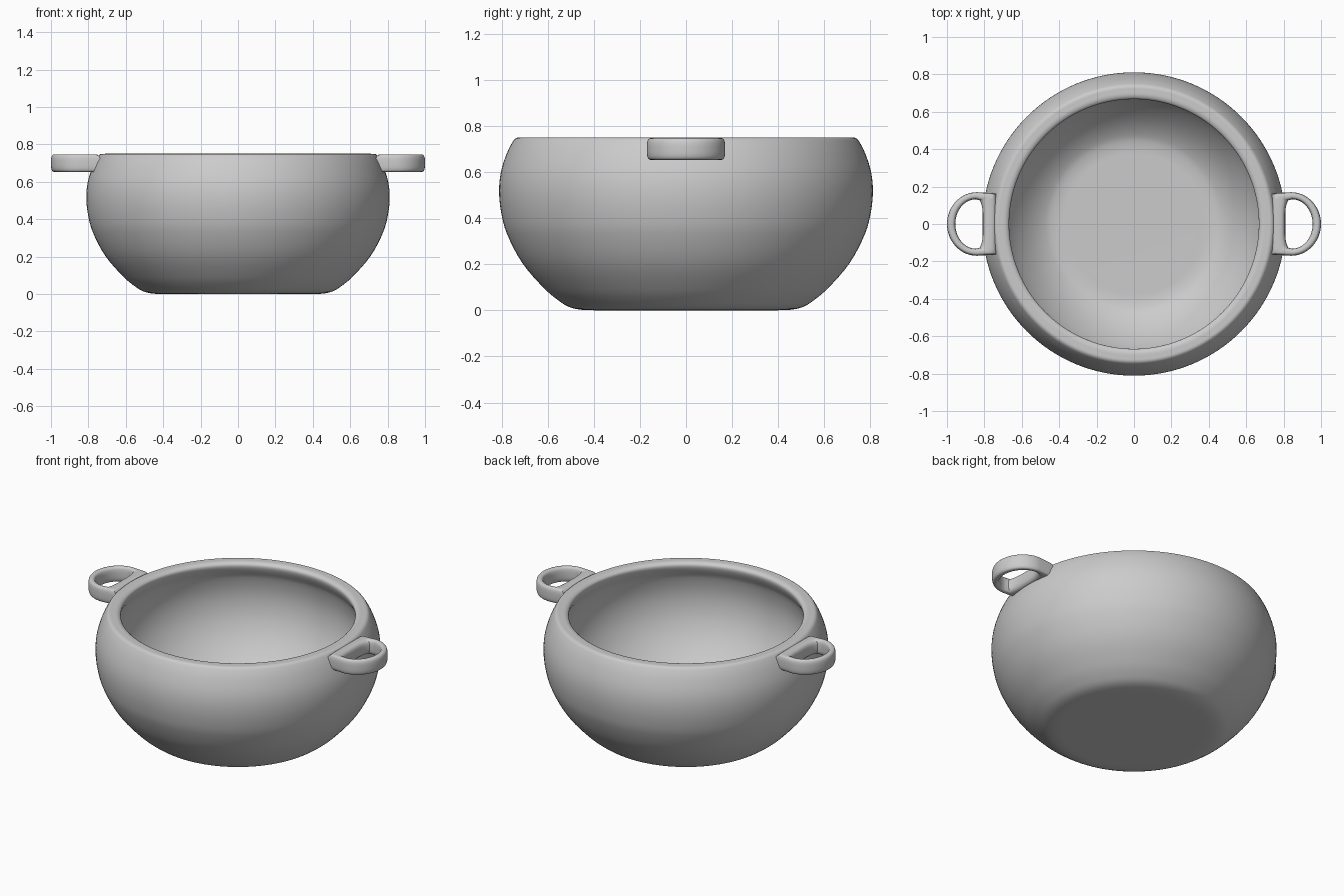
import bpy, bmesh, math
from mathutils import Vector

if "Cube" in bpy.data.objects:
    bpy.data.objects.remove(bpy.data.objects["Cube"])


def smooth_line(pts, steps=4):
    """Hermite-smoothed polyline through the profile points."""
    p = [Vector(q) for q in pts]
    tan = [(p[min(i + 1, len(p) - 1)] - p[max(i - 1, 0)]).normalized() for i in range(len(p))]
    out = []
    for i in range(len(p) - 1):
        d = (p[i + 1] - p[i]).length
        for s in range(steps):
            t = s / steps
            out.append(p[i] * (2*t**3 - 3*t**2 + 1) + tan[i] * d * (t**3 - 2*t**2 + t)
                       + p[i + 1] * (3*t**2 - 2*t**3) + tan[i + 1] * d * (t**3 - t**2))
    return out + [p[-1]]


def finish(name, bm):
    bmesh.ops.recalc_face_normals(bm, faces=bm.faces)
    me = bpy.data.meshes.new(name)
    bm.to_mesh(me)
    bm.free()
    ob = bpy.data.objects.new(name, me)
    bpy.context.collection.objects.link(ob)
    bpy.ops.object.select_all(action='DESELECT')
    ob.select_set(True)
    bpy.context.view_layer.objects.active = ob
    bpy.ops.object.shade_smooth_by_angle(angle=math.radians(40))
    return ob


# Bowl: outer wall, rounded rim, inner wall and floor, turned about z
profile = [(0.38, 0), (0.45, 0.002), (0.50, 0.012), (0.54, 0.033), (0.61, 0.09),
           (0.71, 0.205), (0.778, 0.335), (0.803, 0.43), (0.811, 0.52), (0.803, 0.60),
           (0.778, 0.68), (0.75, 0.735), (0.736, 0.748), (0.715, 0.75), (0.685, 0.748),
           (0.668, 0.733), (0.675, 0.70), (0.705, 0.64), (0.725, 0.53), (0.715, 0.42),
           (0.68, 0.32), (0.625, 0.23), (0.55, 0.145), (0.47, 0.088), (0.41, 0.072), (0.34, 0.07)]
line = [Vector((0, 0))] + smooth_line(profile) + [Vector((0, 0.07))]
bm = bmesh.new()
verts = [bm.verts.new((p.x, 0, p.y)) for p in line]
edges = [bm.edges.new(e) for e in zip(verts, verts[1:])]
bmesh.ops.spin(bm, geom=verts + edges, cent=(0, 0, 0), axis=(0, 0, 1),
               angle=math.tau, steps=128)
bmesh.ops.remove_doubles(bm, verts=bm.verts, dist=1e-5)
finish("bowl", bm)


# Handles: D-shaped loops with a rounded section between outer and inner outline
def d_outline(cx, a, b, left, n=32, m=16):
    pts = [(cx + a * math.cos(t), b * math.sin(t))
           for t in (math.pi * (i / n - 0.5) for i in range(n + 1))]
    for i in range(m + 1):
        y = b * 0.96 * (1 - 2 * i / m)
        pts.append((left(y), y))
    return [Vector(p) for p in pts]


outer = d_outline(0.84, 0.16, 0.17, lambda y: 0.735)
inner = d_outline(0.845, 0.11, 0.132, lambda y: 0.808 + 0.02 * (abs(y) / 0.132)**4)
z_mid, z_half, n_sec = 0.7, 0.047, 24


def section(k):
    t = math.tau * (k + 0.5) / n_sec
    c, s = math.cos(t), math.sin(t)
    f = lambda v: math.copysign(abs(v)**0.65, v)
    return 0.5 + 0.5 * f(c), f(s) * z_half + z_mid


for name, side in (("right_handle", 1), ("left_handle", -1)):
    bm = bmesh.new()
    rings = []
    for o, i in zip(outer, inner):
        ring = []
        for k in range(n_sec):
            w, z = section(k)
            q = i.lerp(o, w)
            ring.append(bm.verts.new((side * q.x, q.y, z)))
        rings.append(ring)
    for r0, r1 in zip(rings, rings[1:] + rings[:1]):
        for k in range(n_sec):
            j = (k + 1) % n_sec
            bm.faces.new((r0[k], r0[j], r1[j], r1[k]))
    finish(name, bm)
